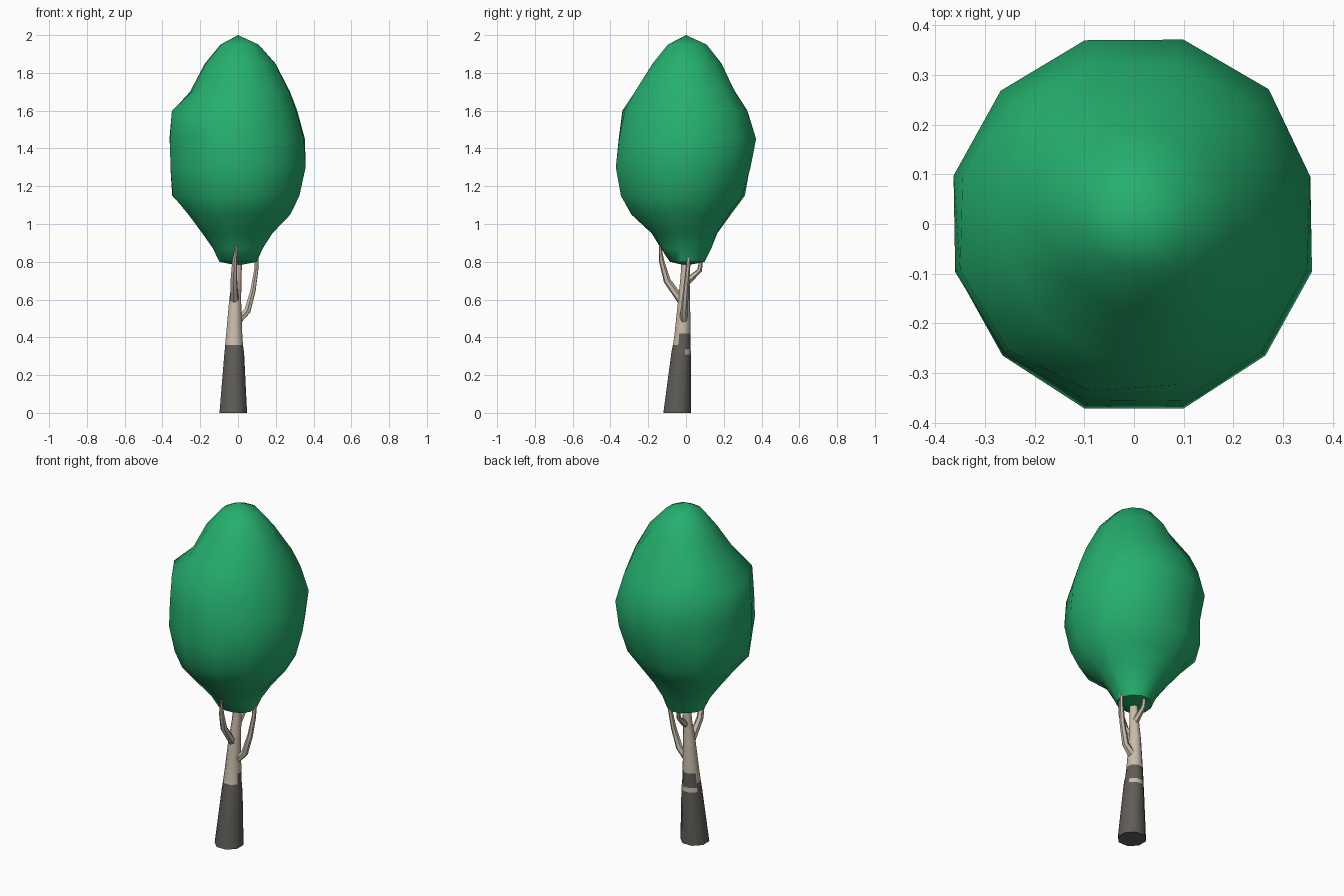
import bpy, bmesh, math
from mathutils import Vector

if "Cube" in bpy.data.objects:
    bpy.data.objects.remove(bpy.data.objects["Cube"])


def material(name, rgb):
    m = bpy.data.materials.new(name)
    m.diffuse_color = (*rgb, 1)
    m.use_nodes = True
    m.node_tree.nodes["Principled BSDF"].inputs["Base Color"].default_value = m.diffuse_color
    return m


GREEN = material("leaf green", (0.018, 0.43, 0.155))
PALE = material("pale bark", (0.58, 0.50, 0.40))
DARK = material("dark bark", (0.115, 0.108, 0.095))


def loft(name, rings, mats, bottom=None, top=None, rule=None):
    """Skin a list of point rings; close each end with a pole or a flat cap."""
    bm = bmesh.new()
    vs = [[bm.verts.new(p) for p in r] for r in rings]
    n = len(vs[0])
    for a, b in zip(vs, vs[1:]):
        for i in range(n):
            j = (i + 1) % n
            bm.faces.new((a[i], a[j], b[j], b[i]))
    for ring, pole in ((vs[0], bottom), (vs[-1], top)):
        if pole:
            p = bm.verts.new(pole)
            for i in range(n):
                bm.faces.new((ring[i], ring[(i + 1) % n], p))
        else:
            bm.faces.new(ring)
    bmesh.ops.recalc_face_normals(bm, faces=bm.faces)
    if rule:
        for f in bm.faces:
            f.material_index = rule(f.calc_center_median(), f.normal)
    me = bpy.data.meshes.new(name)
    bm.to_mesh(me)
    bm.free()
    for m in mats:
        me.materials.append(m)
    ob = bpy.data.objects.new(name, me)
    bpy.context.collection.objects.link(ob)
    bpy.ops.object.select_all(action='DESELECT')
    ob.select_set(True)
    bpy.context.view_layer.objects.active = ob
    bpy.ops.object.shade_smooth_by_angle(angle=math.radians(50))
    return ob


# Crown: outline radius in eight compass directions, starting at +x
HEIGHTS = (.80, .87, .95, 1.05, 1.15, 1.3, 1.45, 1.6, 1.7, 1.85, 1.95)
OUTLINES = (
    (.10, .135, .19, .275, .325, .36, .35, .31, .275, .205, .11),
    (.10, .125, .17, .24, .31, .355, .374, .33, .285, .19, .11),
    (.10, .14, .155, .22, .30, .34, .375, .325, .25, .19, .11),
    (.09, .12, .19, .28, .345, .345, .37, .335, .29, .18, .10),
    (.10, .13, .18, .25, .355, .36, .365, .355, .24, .175, .09),
    (.10, .14, .21, .295, .335, .365, .36, .35, .26, .165, .09),
    (.08, .13, .17, .29, .355, .38, .36, .335, .275, .175, .09),
    (.09, .12, .17, .29, .335, .365, .355, .31, .27, .185, .11),
)
SIDES = 12
crown = []
for k, z in enumerate(HEIGHTS):
    ring = []
    for i in range(SIDES):
        a = math.tau * (i + 0.5) / SIDES
        s = a / math.tau * 8
        d, t = int(s), s % 1
        r = OUTLINES[d][k] * (1 - t) + OUTLINES[(d + 1) % 8][k] * t
        r *= 1.025
        ring.append((r * math.cos(a), r * math.sin(a), z))
    crown.append(ring)
loft("crown", crown, [GREEN], bottom=(0, 0, .78), top=(0, 0, 2.0))


# Trunk: leaning, tapered, dark lower bark with a pale band at the back
def circle(x, y, z, r, n=8):
    return [(x + r * math.cos(math.tau * (i + .5) / n),
             y + r * math.sin(math.tau * (i + .5) / n), z) for i in range(n)]


def bark(c, n):
    front = n.y < -0.5 or n.x < -0.8
    if .31 < c.z < .34 and n.y > 0.2:
        return 0
    return 1 if c.z < (.36 if front else .42) else 0


TRUNK = ((-.025, -.047, 0, .079), (-.02, -.026, .31, .057),
         (-.02, -.025, .335, .054), (-.021, -.022, .36, .051),
         (-.02, -.018, .42, .046), (-.015, -.01, .6, .034),
         (-.005, -.005, .72, .026), (.002, 0, .86, .022))
loft("trunk", [circle(*p) for p in TRUNK], [PALE, DARK], rule=bark)


# Branches: tapered six-sided tubes along short paths
def branch(name, path):
    pts = [Vector(p[:3]) for p in path]
    rings = []
    for i, p in enumerate(pts):
        d = (pts[min(i + 1, len(pts) - 1)] - pts[max(i - 1, 0)]).normalized()
        u = d.cross(Vector((.6, .8, 0))).normalized()
        v = d.cross(u)
        rings.append([p + path[i][3] * (u * math.cos(math.tau * k / 6)
                                        + v * math.sin(math.tau * k / 6))
                      for k in range(6)])
    loft(name, rings, [PALE])


branch("right_branch", ((-.01, -.012, .48, .024), (.05, -.01, .54, .019),
                        (.08, 0, .65, .015), (.097, .01, .76, .012),
                        (.10, .02, .90, .008)))
branch("front_branch", ((-.015, -.01, .58, .026), (-.02, -.05, .63, .021),
                        (-.022, -.10, .70, .019), (-.018, -.128, .80, .014),
                        (-.01, -.138, .885, .005)))
branch("back_branch", ((-.005, 0, .69, .02), (-.005, .04, .725, .016),
                       (-.005, .072, .755, .013), (-.005, .085, .84, .008)))
